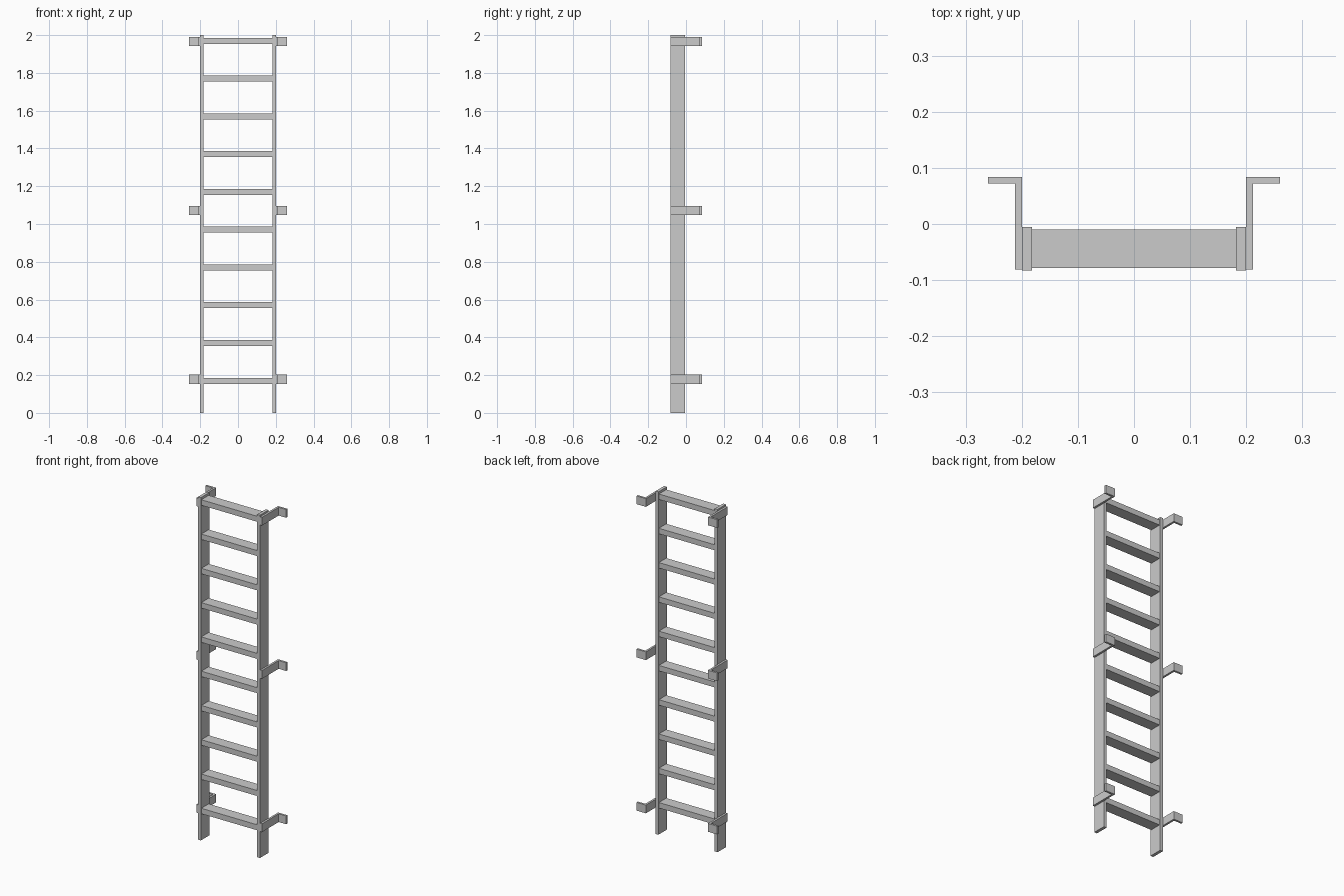
import bpy
import bmesh

if "Cube" in bpy.data.objects:
    bpy.data.objects.remove(bpy.data.objects["Cube"])


def prism(name, outline, z0, z1):
    """Extrude a top-view outline from z0 to z1."""
    bm = bmesh.new()
    face = bm.faces.new([bm.verts.new((x, y, z0)) for x, y in outline])
    ext = bmesh.ops.extrude_face_region(bm, geom=[face])
    top = [v for v in ext["geom"] if isinstance(v, bmesh.types.BMVert)]
    bmesh.ops.translate(bm, verts=top, vec=(0, 0, z1 - z0))
    bmesh.ops.recalc_face_normals(bm, faces=bm.faces)
    mesh = bpy.data.meshes.new(name)
    bm.to_mesh(mesh)
    bm.free()
    obj = bpy.data.objects.new(name, mesh)
    bpy.context.collection.objects.link(obj)
    return obj


def rect(x0, x1, y0, y1):
    return [(x0, y0), (x1, y0), (x1, y1), (x0, y1)]


# L-shaped wall bracket, seen from above
BRACKET = [(0.20, -0.081), (0.212, -0.081), (0.212, 0.072),
           (0.26, 0.072), (0.26, 0.084), (0.20, 0.084)]

for side, s in (("left", -1), ("right", 1)):
    # Side rails
    rail = rect(0.182, 0.20, -0.083, -0.005)
    prism(f"{side}_rail", [(s * x, y) for x, y in rail], 0, 2)

    # Three wall brackets per rail
    for i, z in enumerate((0.178, 1.072, 1.966)):
        prism(f"{side}_wall_bracket_{i + 1}",
              [(s * x, y) for x, y in BRACKET], z - 0.024, z + 0.024)

# Ten evenly spaced rungs
for i in range(10):
    z = 0.17 + 0.2 * i
    prism(f"rung_{i + 1}", rect(-0.182, 0.182, -0.078, -0.01),
          z - 0.016, z + 0.016)
